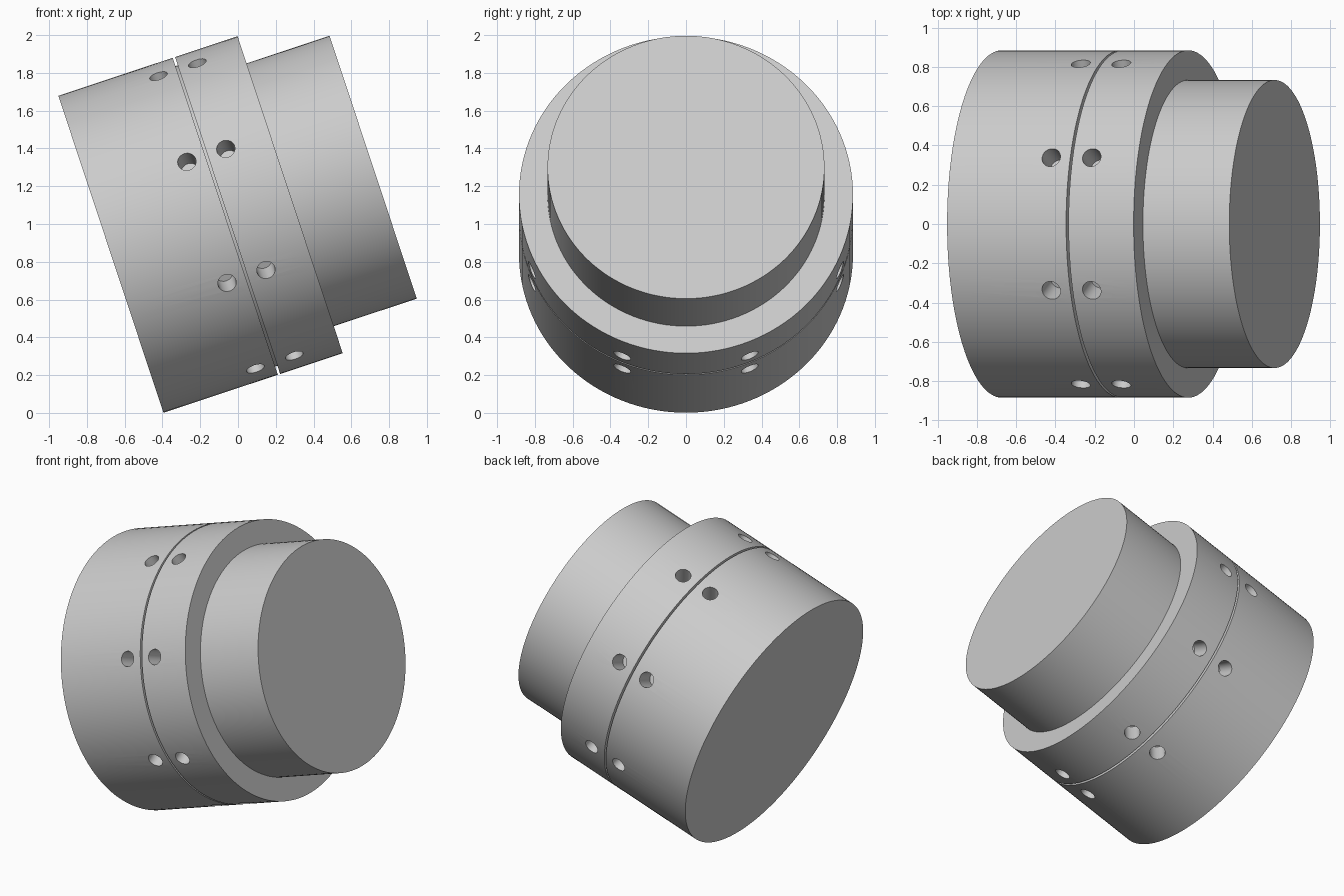
import bpy, bmesh
from math import radians, tau
from mathutils import Matrix, Vector

if "Cube" in bpy.data.objects:
    bpy.data.objects.remove(bpy.data.objects["Cube"], do_unlink=True)

TILT = Matrix.Translation((-0.673, 0, 0.84)) @ Matrix.Rotation(radians(-18.35), 4, "Y")
DRUM_R, HUB_R, GROOVE_R = 0.884, 0.733, 0.838
SEGMENTS = 128

grey = bpy.data.materials.new("plain grey")
grey.use_nodes = True
colour = (0.6, 0.6, 0.6, 1)
grey.diffuse_color = colour
grey.node_tree.nodes["Principled BSDF"].inputs["Base Color"].default_value = colour


def make_object(name, bm):
    bmesh.ops.recalc_face_normals(bm, faces=bm.faces)
    mesh = bpy.data.meshes.new(name)
    bm.to_mesh(mesh)
    bm.free()
    mesh.materials.append(grey)
    obj = bpy.data.objects.new(name, mesh)
    bpy.context.collection.objects.link(obj)
    return obj


def lathe(name, profile):
    """Turn (distance along axis, radius) points about the x axis, with flat caps."""
    bm = bmesh.new()
    rings = []
    for x, r in profile:
        rings.append([bm.verts.new(Matrix.Rotation(tau * i / SEGMENTS, 3, "X") @ Vector((x, 0, r)))
                      for i in range(SEGMENTS)])
    for a, b in zip(rings, rings[1:]):
        for i in range(SEGMENTS):
            j = (i + 1) % SEGMENTS
            bm.faces.new((a[i], a[j], b[j], b[i]))
    bm.faces.new(rings[0])
    bm.faces.new(rings[-1])
    return make_object(name, bm)


# Wide drum with a narrow groove around it
drum = lathe("drum", [(0, DRUM_R), (0.638, DRUM_R), (0.638, GROOVE_R),
                      (0.651, GROOVE_R), (0.651, DRUM_R), (1.0, DRUM_R)])

# Narrower hub on the end of the drum
hub = lathe("hub", [(0.95, HUB_R), (1.463, HUB_R)])

# Two rings of eight blind radial holes, one on each side of the groove
bm = bmesh.new()
for x in (0.536, 0.753):
    for k in range(8):
        spot = (Matrix.Rotation(radians(22.5 + 45 * k), 4, "X")
                @ Matrix.Translation((x, 0, DRUM_R)))
        bmesh.ops.create_cone(bm, cap_ends=True, segments=32, radius1=0.049,
                              radius2=0.049, depth=0.3, matrix=spot)
cutter = make_object("hole_cutter", bm)
cutter.hide_render = True

cut = drum.modifiers.new("holes", "BOOLEAN")
cut.operation = "DIFFERENCE"
cut.solver = "EXACT"
cut.object = cutter
bpy.context.view_layer.objects.active = drum
bpy.ops.object.modifier_apply(modifier=cut.name)
bpy.data.objects.remove(cutter, do_unlink=True)

# Tilt the parts into place and smooth the round walls
bpy.ops.object.select_all(action="DESELECT")
for part in (drum, hub):
    part.data.transform(TILT)
    part.select_set(True)
bpy.ops.object.shade_smooth_by_angle(angle=radians(30))
